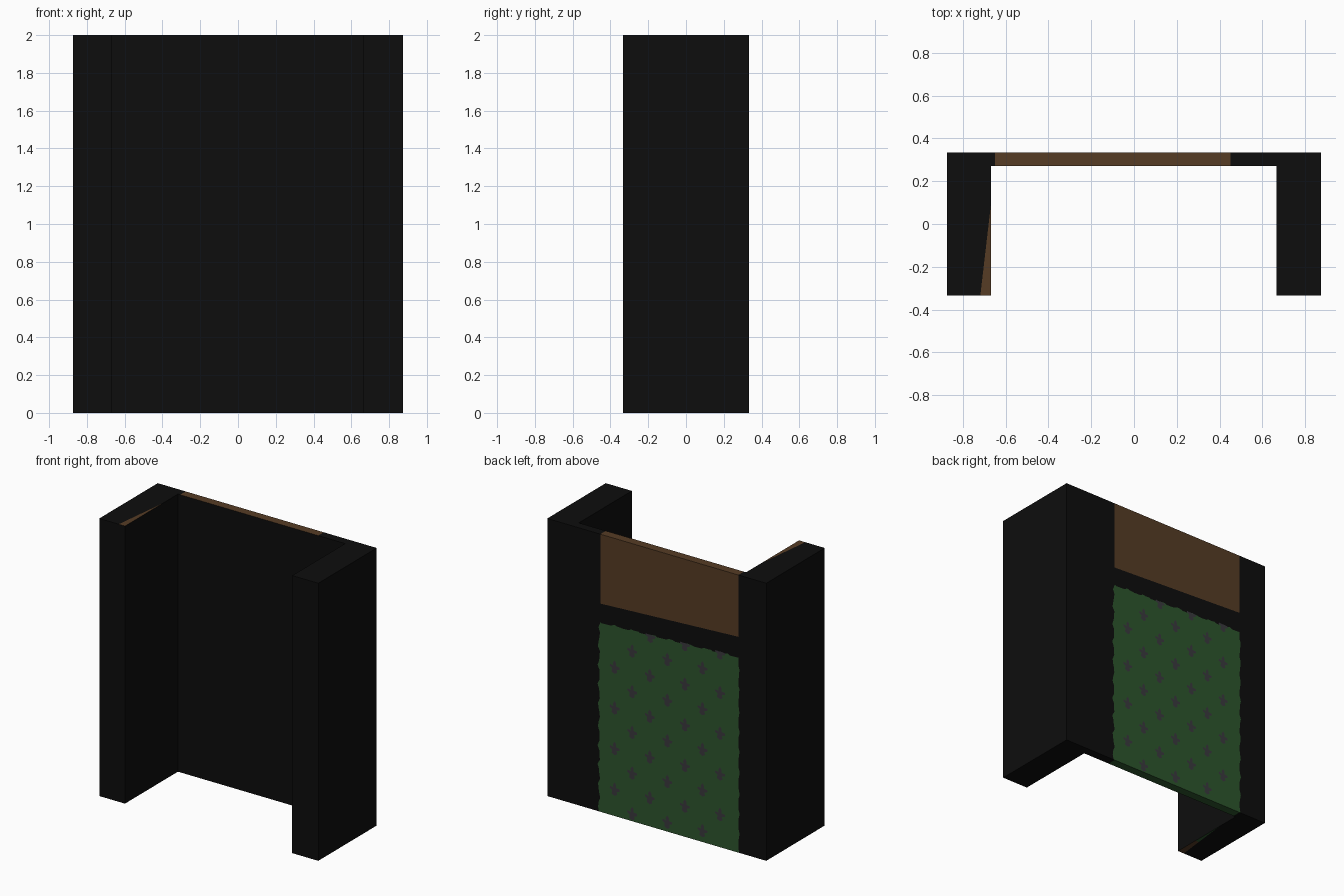
import bpy, bmesh, math
from mathutils import Vector

if "Cube" in bpy.data.objects:
    bpy.data.objects.remove(bpy.data.objects["Cube"])


def mat(name, rgb):
    m = bpy.data.materials.new(name)
    m.diffuse_color = (*rgb, 1)
    m.use_nodes = True
    m.node_tree.nodes["Principled BSDF"].inputs["Base Color"].default_value = m.diffuse_color
    return m


BLACK = mat("black", (0.004, 0.004, 0.004))
BROWN = mat("brown", (0.093, 0.045, 0.018))
GREEN = mat("green", (0.026, 0.092, 0.026))
GREY = mat("dark grey", (0.042, 0.041, 0.048))
MATS = [BLACK, BROWN, GREEN]


def finish(bm, name, mats):
    me = bpy.data.meshes.new(name)
    bm.to_mesh(me)
    bm.free()
    for m in mats:
        me.materials.append(m)
    ob = bpy.data.objects.new(name, me)
    bpy.context.collection.objects.link(ob)
    return ob


def slab(name, lo, hi, cuts=(), rule=None):
    """Box cut by planes, with a colour rule for its faces."""
    lo, hi = Vector(lo), Vector(hi)
    bm = bmesh.new()
    bmesh.ops.create_cube(bm, size=1)
    for v in bm.verts:
        v.co = (lo + hi) / 2 + v.co * (hi - lo)
    for co, no in cuts:
        bmesh.ops.bisect_plane(bm, geom=bm.verts[:] + bm.edges[:] + bm.faces[:],
                               plane_co=co, plane_no=no)
    bm.normal_update()
    if rule:
        for f in bm.faces:
            f.material_index = rule(f.calc_center_median(), f.normal)
    return finish(bm, name, MATS)


# Painted area limits on the back
XL, XR = -0.65, 0.45


def back_rule(c, n):
    if not XL < c.x < XR:
        return 0
    if n.z > 0.5:
        return 1
    if n.z < -0.5:
        return 2
    if n.y > 0.5:
        if c.z > 1.6:
            return 1
        if c.z < 1.2:
            return 2
    return 0


# Wedge of colour on the top and bottom of the left side
A, B = Vector((-0.718, -0.333, 0)), Vector((-0.67, 0.08, 0))
wedge_n = Vector((B.y - A.y, A.x - B.x, 0)).normalized()


def side_rule(c, n):
    if abs(n.z) > 0.5 and (c - A).dot(Vector((wedge_n.x, wedge_n.y, 0))) > 0.0:
        return 2 if n.z < 0 and c.y > -0.15 else 1
    return 0


slab("left_side", (-0.873, -0.333, 0), (-0.668, 0.333, 2),
     [(A, wedge_n), ((0, -0.15, 0), (0, 1, 0))], side_rule)
slab("right_side", (0.665, -0.333, 0), (0.873, 0.333, 2))
slab("back_panel", (-0.668, 0.27, 0), (0.665, 0.333, 2),
     [((XL, 0, 0), (1, 0, 0)), ((XR, 0, 0), (1, 0, 0)),
      ((XR, 0, 1.50), (0.05, 0, 1)), ((XR, 0, 1.36), (0.04, 0, 1))], back_rule)


def plate(bm, pts, y):
    """Flat face on the back, facing +y."""
    f = bm.faces.new([bm.verts.new((x, y, z)) for x, z in pts])
    f.normal_update()
    if f.normal.y < 0:
        f.normal_flip()


# Green field with a ragged edge
def wob(t):
    return 0.008 * math.sin(43 * t) + 0.004 * math.sin(97 * t)


bm = bmesh.new()
N = 40
pts = [(XR + 0.01 + wob(z), z) for z in [1.36 * i / N for i in range(N)]]
for i in range(N + 1):
    x = XR + (XL - XR) * i / N
    pts.append((x, 1.362 + 0.04 * (XR - x) + wob(x)))
pts += [(XL - 0.004 + 0.7 * wob(z + 1), z)
        for z in [1.39 * (1 - i / N) for i in range(1, N + 1)]]
plate(bm, pts, 0.3336)
bmesh.ops.triangulate(bm, faces=bm.faces[:])
finish(bm, "green_field", [GREEN])

# Staggered leafy spots
SPOT = [(0.0, 0.052), (0.014, 0.03), (0.01, 0.012), (0.036, 0.018), (0.04, 0.004),
        (0.02, -0.008), (0.024, -0.034), (0.0, -0.046), (-0.02, -0.034),
        (-0.016, -0.012), (-0.038, -0.006), (-0.04, 0.01), (-0.012, 0.014),
        (-0.012, 0.036)]
bm = bmesh.new()
for col in range(7):
    cx = 0.335 - 0.14 * col
    for row in range(5):
        cz = 1.07 - 0.293 * row + (0.147 if col % 2 else 0) + 0.05 * (0.335 - cx)
        if cz > 0.05:
            plate(bm, [(cx + x, cz + z) for x, z in SPOT], 0.3342)
# Spots cut off by the top edge
for cx in (0.05, -0.225, -0.505):
    cz = 1.355 + 0.05 * (0.335 - cx)
    plate(bm, [(cx + x, cz + min(z, 0.015)) for x, z in SPOT if z < 0.03], 0.3342)
bmesh.ops.triangulate(bm, faces=bm.faces[:])
finish(bm, "grey_spots", [GREY])
